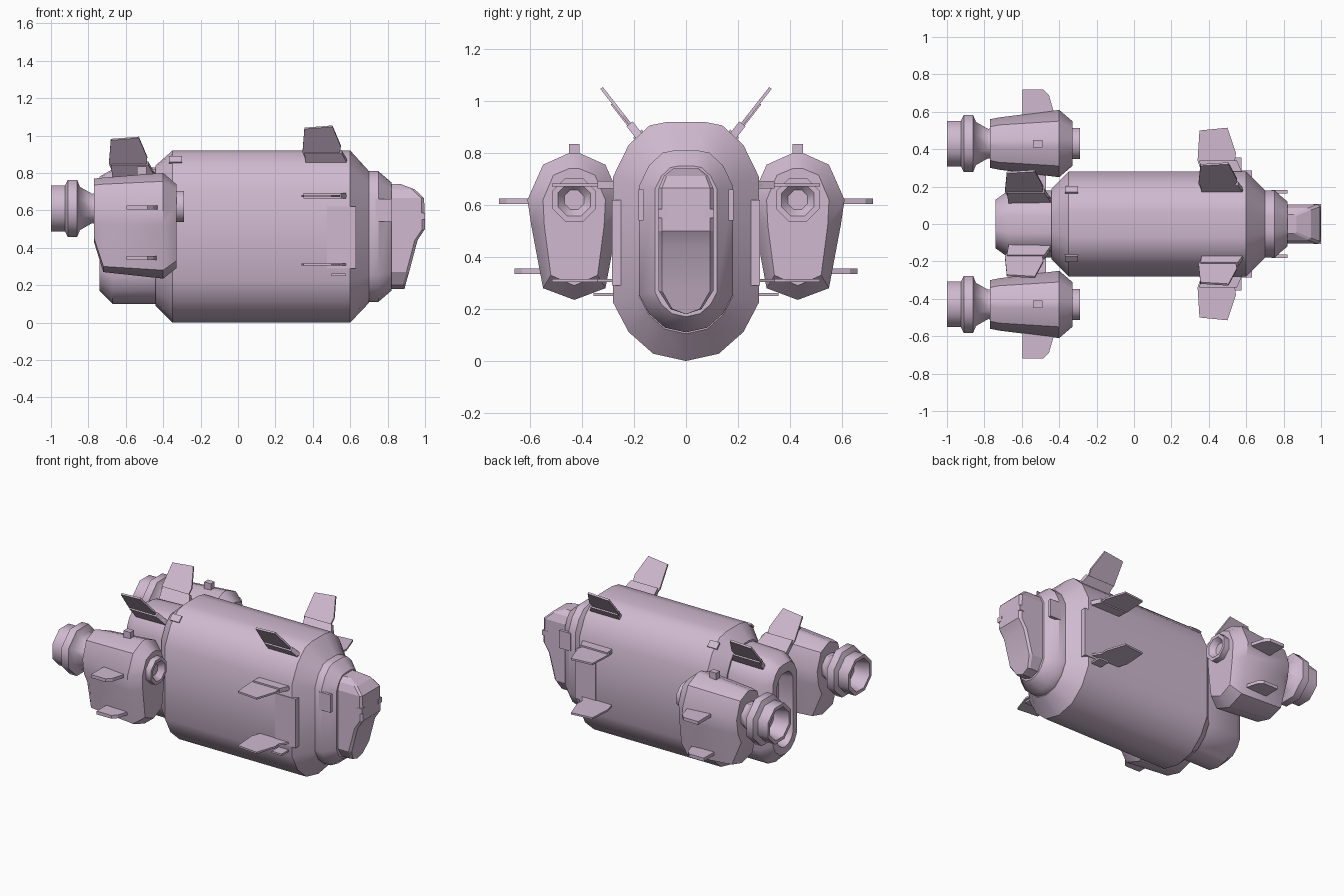
import bpy, bmesh
from math import radians, cos, sin, pi
from mathutils import Matrix, Vector

cube = bpy.data.objects.get("Cube")
if cube:
    bpy.data.objects.remove(cube, do_unlink=True)

LILAC = (0.63, 0.49, 0.63, 1)
mat = bpy.data.materials.new("pale lilac")
mat.use_nodes = True
mat.diffuse_color = LILAC
mat.node_tree.nodes["Principled BSDF"].inputs["Base Color"].default_value = LILAC


def finish(name, bm, angle=40):
    bmesh.ops.recalc_face_normals(bm, faces=bm.faces)
    mesh = bpy.data.meshes.new(name)
    bm.to_mesh(mesh)
    bm.free()
    mesh.materials.append(mat)
    ob = bpy.data.objects.new(name, mesh)
    bpy.context.collection.objects.link(ob)
    bpy.ops.object.select_all(action='DESELECT')
    ob.select_set(True)
    bpy.context.view_layer.objects.active = ob
    if angle:
        bpy.ops.object.shade_smooth_by_angle(angle=radians(angle))
    return ob


def loft(name, rings, cy=0, angle=40):
    """Skin symmetric half sections (x, y, z), listed top to bottom centre."""
    bm = bmesh.new()
    loops = []
    for half in rings:
        full = half + [(x, -y, z) for x, y, z in reversed(half[:-1])]
        loops.append([bm.verts.new((x, y + cy, z)) for x, y, z in full])
    n = len(loops[0])
    for a, b in zip(loops, loops[1:]):
        for i in range(n):
            j = (i + 1) % n
            bm.faces.new((a[i], a[j], b[j], b[i]))
    for ring in (loops[0], loops[-1]):
        for i in range(n // 2):
            quad = [ring[i], ring[i + 1], ring[n - 2 - i], ring[n - 1 - i]]
            bm.faces.new(list(dict.fromkeys(quad)))
    return finish(name, bm, angle)


def capsule(x, w, zb, zt):
    """Half of the tall rounded hull section."""
    top = [(.25, 0), (.5, .05), (.79, .32), (1, .75)]
    bottom = [(1, .8), (.79, .4), (.45, .1), (0, 0)]
    return ([(x, w * a, zt - w * b) for a, b in top]
            + [(x, w * a, zb + w * b) for a, b in bottom])


def lathe(name, profile, cy, cz, sides=8):
    """Turn an (x, radius) profile round a lengthwise axis."""
    bm = bmesh.new()
    loops = []
    for x, r in profile:
        loops.append([bm.verts.new((x, cy + r * sin(2 * pi * (i + .5) / sides),
                                    cz + r * cos(2 * pi * (i + .5) / sides)))
                      for i in range(sides)])
    for a, b in zip(loops, loops[1:]):
        for i in range(sides):
            j = (i + 1) % sides
            bm.faces.new((a[i], a[j], b[j], b[i]))
    bm.faces.new(loops[0])
    bm.faces.new(loops[-1])
    return finish(name, bm, 50)


def box(name, lo, hi, side=1, tilt=0):
    lo, hi = Vector(lo), Vector(hi)
    mid, size = (lo + hi) / 2, hi - lo
    mid.y *= side
    bm = bmesh.new()
    bmesh.ops.create_cube(bm, size=1, matrix=Matrix.Translation(mid)
                          @ Matrix.Rotation(tilt * side, 4, 'X')
                          @ Matrix.Diagonal((*size, 1)))
    return finish(name, bm, 0)


def fin(name, outline, root, side, tilt=0, thick=.012):
    """Flat blade whose outline (x, reach) leaves root, tilted upward."""
    bm = bmesh.new()
    face = bm.faces.new([bm.verts.new((x, y, -thick / 2)) for x, y in outline])
    ext = bmesh.ops.extrude_face_region(bm, geom=[face])
    bmesh.ops.translate(bm, vec=(0, 0, thick),
                        verts=[v for v in ext["geom"] if isinstance(v, bmesh.types.BMVert)])
    bmesh.ops.transform(bm, verts=bm.verts, matrix=Matrix.Diagonal((1, side, 1, 1))
                        @ Matrix.Translation(root) @ Matrix.Rotation(tilt, 4, 'X'))
    return finish(name, bm, 0)


# Hull, recessed tail and front collar
loft("hull", [capsule(-.44, .19, .09, .84), capsule(-.35, .28, 0, .92),
              capsule(.6, .28, 0, .92), capsule(.7, .18, .105, .81)])
loft("tail_section", [capsule(-.64, .075, .24, .70), capsule(-.74, .085, .22, .72),
                      capsule(-.74, .13, .17, .78), capsule(-.67, .18, .10, .82),
                      capsule(-.42, .18, .10, .83)])
loft("front_collar", [capsule(.68, .18, .11, .81), capsule(.75, .18, .11, .81),
                      capsule(.82, .12, .17, .75)])

# Nose block with a sloping brow and chin
nose = [(.87, .05, .74), (.945, .085, .712), (.995, .105, .665), (1, .105, .5),
        (.96, .105, .44), (.915, .105, .27), (.895, .06, .2), (.89, 0, .18)]
loft("nose", [[(.8, y, z) for x, y, z in nose],
              [(x - .015, y, z) for x, y, z in nose],
              [(x, y * .88, z) for x, y, z in nose]], angle=20)

# Nacelle sections, as (half width, height) from crown to keel
nacelle = {
    -.77: [(.01, .77), (.09, .735), (.13, .62), (.115, .52), (.08, .45), (0, .43)],
    -.72: [(.02, .775), (.1, .74), (.14, .62), (.13, .52), (.11, .3), (0, .27)],
    -.40: [(.02, .8), (.12, .755), (.18, .62), (.165, .52), (.12, .28), (0, .235)],
    -.33: [(.02, .74), (.08, .715), (.12, .62), (.115, .52), (.09, .33), (0, .29)],
}
nozzle = [(-.75, .09), (-.78, .085), (-.845, .125), (-.86, .165), (-.91, .165),
          (-.925, .132), (-1, .132), (-1, .108), (-.9, .085)]
intake = [(-.34, .09), (-.29, .09), (-.29, .068), (-.325, .04)]

blade = [(0, 0), (-.02, .06), (-.01, .22), (.14, .235), (.185, .1), (.18, .06), (.22, 0)]
bracket = [(0, -.03), (-.01, .06), (.19, .06), (.23, -.03)]
stub = [(0, -.05), (0, .12), (.11, .12), (.14, .09), (.18, -.05)]

for side, label in ((1, "left"), (-1, "right")):
    cy = .43 * side
    # Engine pods
    loft(label + "_nacelle", [[(x, y, z) for y, z in pts] for x, pts in nacelle.items()], cy)
    lathe(label + "_nozzle", nozzle, cy, .61)
    lathe(label + "_intake", intake, cy, .62)
    box(label + "_nacelle_cap", (-.54, .41, .75), (-.49, .45, .835), side)
    box(label + "_pylon", (-.62, .12, .5), (-.47, .34, .62), side)
    fin(label + "_upper_pod_fin", stub, (-.595, .6, .615), side, thick=.022)
    fin(label + "_lower_pod_fin", stub, (-.595, .54, .345), side, thick=.022)

    # Raised diagonal fins, front and rear
    for place, root in (("front", (.365, .18, .865)), ("rear", (-.67, .14, .805))):
        fin(f"{label}_{place}_top_fin", blade, root, side, radians(52))
        fin(f"{label}_{place}_top_bracket", bracket, root, side, radians(52), .03)

    # Level fins beside the hatch
    fin(label + "_upper_side_fin", blade, (.36, .28, .677), side)
    fin(label + "_upper_side_bracket", bracket, (.36, .28, .678), side, 0, .03)
    fin(label + "_lower_side_fin", blade, (.36, .28, .31), side)
    box(label + "_small_step", (.5, .22, .25), (.575, .355, .262), side)

    # Hatch and small panels
    box(label + "_hatch", (.475, .245, .29), (.63, .285, .62), side)
    box(label + "_roof_panel", (-.37, .16, .864), (-.30, .205, .876), side, radians(-43))
    box(label + "_collar_panel", (.735, .163, .54), (.82, .183, .66), side)
    box(label + "_nose_vent", (.96, .07, .55), (1, .107, .585), side)
